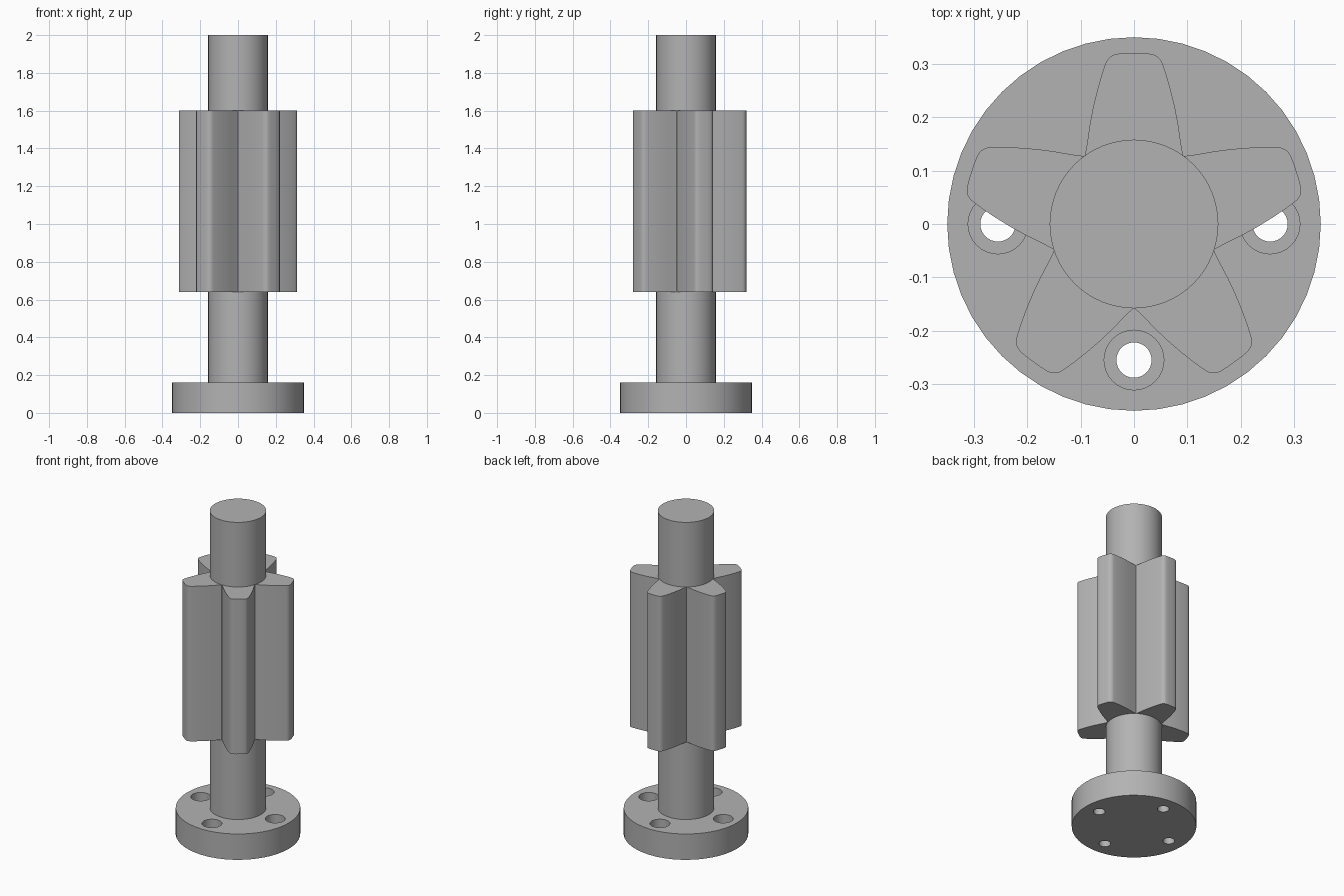
import bpy
import bmesh
from math import cos, sin, pi, radians

cube = bpy.data.objects.get("Cube")
if cube:
    bpy.data.objects.remove(cube, do_unlink=True)

steel = bpy.data.materials.new("grey_steel")
steel.use_nodes = True
GREY = (0.45, 0.45, 0.45, 1)
steel.diffuse_color = GREY
steel.node_tree.nodes["Principled BSDF"].inputs["Base Color"].default_value = GREY


def prism(name, outline, z0, z1):
    """Extrude a flat outline from z0 up to z1."""
    bm = bmesh.new()
    base = bm.faces.new([bm.verts.new((x, y, z0)) for x, y in outline])
    top = bmesh.ops.extrude_face_region(bm, geom=[base])["geom"]
    verts = [g for g in top if isinstance(g, bmesh.types.BMVert)]
    bmesh.ops.translate(bm, verts=verts, vec=(0, 0, z1 - z0))
    bmesh.ops.recalc_face_normals(bm, faces=bm.faces)
    mesh = bpy.data.meshes.new(name)
    bm.to_mesh(mesh)
    bm.free()
    mesh.materials.append(steel)
    obj = bpy.data.objects.new(name, mesh)
    bpy.context.collection.objects.link(obj)
    return obj


def circle(radius, sides, cx=0, cy=0):
    angles = [2 * pi * i / sides for i in range(sides)]
    return [(cx + radius * cos(a), cy + radius * sin(a)) for a in angles]


def activate(obj):
    bpy.ops.object.select_all(action="DESELECT")
    obj.select_set(True)
    bpy.context.view_layer.objects.active = obj


def smooth(obj):
    activate(obj)
    bpy.ops.object.shade_smooth_by_angle(angle=radians(30))


def cut(obj, cutter):
    cutter.hide_render = True
    activate(obj)
    mod = obj.modifiers.new("hole", "BOOLEAN")
    mod.operation = "DIFFERENCE"
    mod.solver = "EXACT"
    mod.object = cutter
    bpy.ops.object.modifier_apply(modifier=mod.name)
    bpy.data.objects.remove(cutter, do_unlink=True)


# Base flange with four counterbored bolt holes
flange = prism("base_flange", circle(0.35, 48), 0, 0.16)
for i in range(4):
    x, y = 0.255 * cos(i * pi / 2), 0.255 * sin(i * pi / 2)
    cut(flange, prism("bolt_hole", circle(0.033, 32, x, y), -0.1, 0.3))
    cut(flange, prism("counterbore", circle(0.056, 32, x, y), 0.08, 0.3))
smooth(flange)

# Shaft
smooth(prism("shaft", circle(0.158, 64), 0.15, 2))

# Five curved pinion teeth: half profile as (half width, radius), mirrored
half = [(0.07, 0.10), (0.092, 0.128), (0.088, 0.15), (0.083, 0.185),
        (0.077, 0.217), (0.069, 0.25), (0.061, 0.278), (0.054, 0.299),
        (0.051, 0.306), (0.045, 0.313), (0.038, 0.317), (0.03, 0.319),
        (0.015, 0.32)]
profile = half + [(-w, r) for w, r in reversed(half)]
for i in range(5):
    a = 2 * pi * i / 5
    outline = [(w * cos(a) - r * sin(a), w * sin(a) + r * cos(a)) for w, r in profile]
    smooth(prism(f"pinion_tooth_{i + 1}", outline, 0.64, 1.6))
